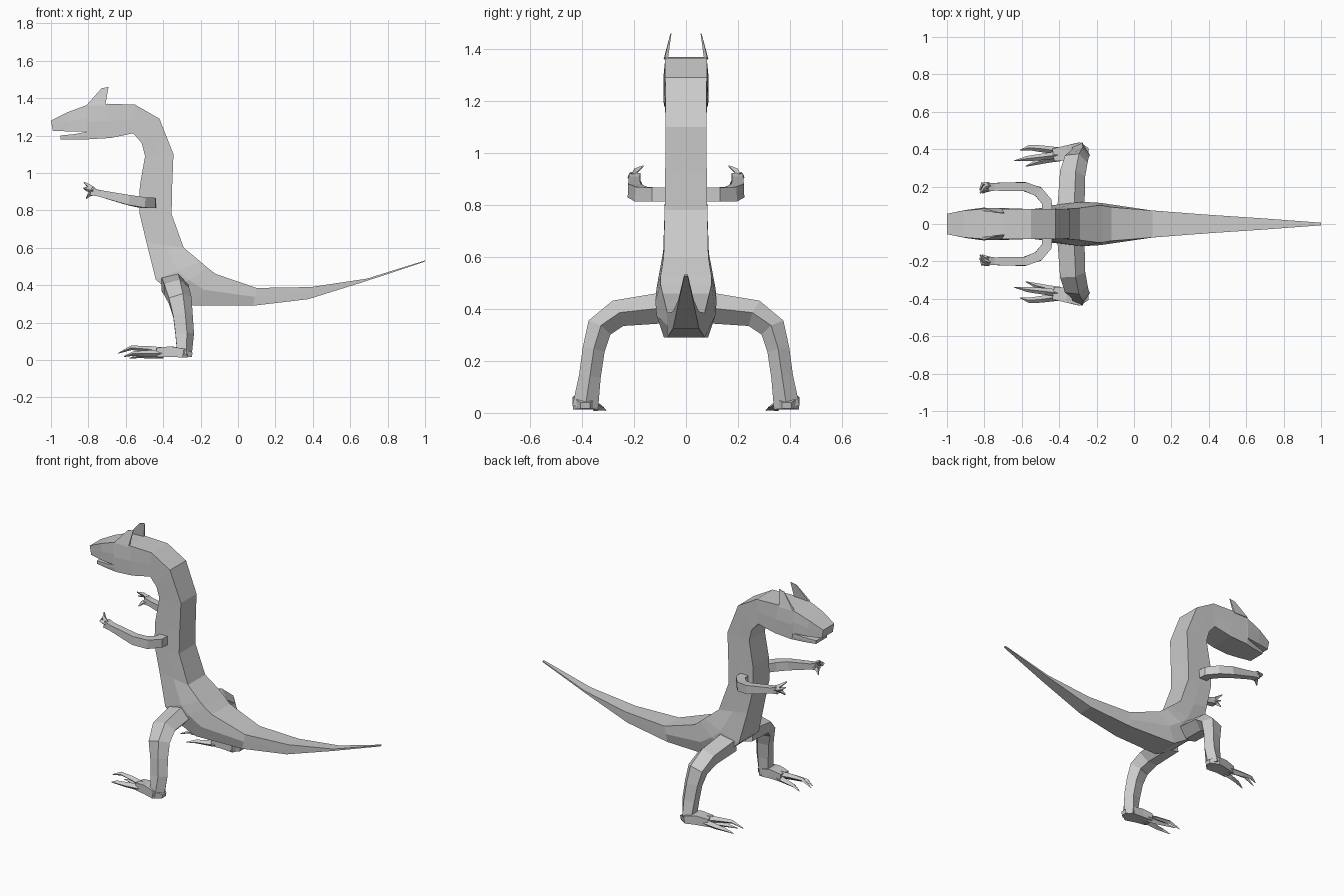
import bpy, bmesh
from math import cos, sin, tau
from mathutils import Vector

BOX = [(1, 1), (-1, 1), (-1, -1), (1, -1)]
PENTA = [(cos(i * tau / 5), 1.05 * sin(i * tau / 5)) for i in range(5)]
DIAMOND = [(1, 0), (0, 1), (-1, 0), (0, -1)]


def loft(name, rings, mirror=False):
    """Skin a list of equal-length point rings, capping both ends."""
    bm = bmesh.new()
    vs = [[bm.verts.new(p) for p in r] for r in rings]
    n = len(rings[0])
    for a, b in zip(vs, vs[1:]):
        for i in range(n):
            j = (i + 1) % n
            bm.faces.new((a[i], a[j], b[j], b[i]))
    bm.faces.new(vs[0])
    bm.faces.new(vs[-1])
    bmesh.ops.recalc_face_normals(bm, faces=bm.faces)
    me = bpy.data.meshes.new(name)
    bm.to_mesh(me)
    bm.free()
    ob = bpy.data.objects.new(name, me)
    bpy.context.collection.objects.link(ob)
    if mirror:
        m = ob.modifiers.new("mirror", 'MIRROR')
        m.use_axis = (False, True, False)
    return ob


def slab(name, stations):
    """Six-sided sections: top x,z, bottom x,z, half widths top, middle, bottom."""
    rings = []
    for tx, tz, bx, bz, wt, wm, wb in stations:
        mx, mz = (tx + bx) / 2, (tz + bz) / 2
        rings.append([(tx, wt, tz), (mx, wm, mz), (bx, wb, bz),
                      (bx, -wb, bz), (mx, -wm, mz), (tx, -wt, tz)])
    return loft(name, rings)


def limb(name, stations, ref=(0, 0, 1), profile=BOX):
    """Sweep a profile along x, y, z with half sizes along ref and across it."""
    pts = [Vector(s[:3]) for s in stations]
    rings = []
    for i, (p, s) in enumerate(zip(pts, stations)):
        t = Vector()
        if i:
            t += (p - pts[i - 1]).normalized()
        if i < len(pts) - 1:
            t += (pts[i + 1] - p).normalized()
        t.normalize()
        u = Vector(ref)
        u = (u - t * u.dot(t)).normalized()
        v = t.cross(u)
        rings.append([p + u * a * s[3] + v * b * s[4] for a, b in profile])
    return loft(name, rings, True)


# Head, neck, torso, hips and tail in one skin
slab("body", [
    (-1.0, 1.28, -.99, 1.225, .055, .055, .055),
    (-.91, 1.325, -.9, 1.222, .072, .074, .074),
    (-.81, 1.362, -.81, 1.222, .08, .087, .087),
    (-.80, 1.363, -.80, 1.18, .08, .087, .085),
    (-.70, 1.37, -.68, 1.187, .08, .085, .083),
    (-.55, 1.365, -.56, 1.212, .08, .08, .08),
    (-.42, 1.29, -.515, 1.16, .08, .08, .08),
    (-.345, 1.10, -.497, 1.09, .078, .078, .078),
    (-.352, .93, -.525, .93, .08, .08, .08),
    (-.355, .78, -.528, .79, .082, .082, .082),
    (-.29, .60, -.49, .63, .086, .088, .086),
    (-.20, .525, -.44, .43, .098, .114, .10),
    (-.165, .495, -.36, .36, .098, .118, .105),
    (-.12, .46, -.24, .29, .09, .113, .085),
    (.10, .385, .08, .29, .072, .073, .072),
    (.39, .39, .375, .325, .05, .05, .05),
    (.69, .435, .68, .42, .03, .03, .03),
    (1.0, .532, 1.0, .526, .007, .007, .007)])

# Lower jaw
slab("lower_jaw", [
    (-.95, 1.20, -.95, 1.18, .055, .055, .055),
    (-.87, 1.208, -.87, 1.178, .073, .073, .07),
    (-.80, 1.222, -.80, 1.18, .085, .085, .083)])

# Thin ears
ear = [(-.81, .086, 1.362), (-.73, .062, 1.452), (-.692, .06, 1.46), (-.71, .084, 1.36)]
loft("ear", [ear, [(x, y - (.014 if z < 1.4 else .004), z) for x, y, z in ear]], True)

# Legs
limb("leg", [(-.345, .08, .405, .08, .06), (-.335, .265, .382, .075, .053),
             (-.315, .335, .325, .068, .05), (-.30, .356, .24, .058, .043),
             (-.29, .37, .14, .055, .042), (-.29, .388, .02, .042, .05)],
     ref=(1, 0, 0), profile=PENTA)

# Feet and clawed toes
limb("foot", [(-.245, .388, .028, .012, .018), (-.29, .388, .037, .024, .048),
              (-.36, .38, .045, .028, .04), (-.43, .37, .04, .024, .034)])
for name, dy, path in [
        ("outer_toe", .39, [(-.40, .39, .035), (-.50, .403, .034), (-.56, .408, .034), (-.61, .395, .018)]),
        ("middle_toe", .36, [(-.40, .37, .045), (-.48, .36, .058), (-.57, .35, .065), (-.64, .338, .036)]),
        ("inner_toe", .34, [(-.40, .355, .03), (-.46, .345, .024), (-.52, .33, .022), (-.58, .308, .01)])]:
    limb(name, [(*p, h, w) for p, h, w in
                zip(path, (.022, .017, .012, .002), (.02, .018, .014, .002))], profile=DIAMOND)

# Arms and hands
limb("arm", [(-.463, .05, .84, .027, .028), (-.467, .12, .84, .027, .028),
             (-.512, .173, .842, .028, .027), (-.585, .2, .855, .027, .024),
             (-.75, .199, .893, .017, .021), (-.785, .197, .902, .022, .022)])

# Fingers
for name, path in [
        ("upper_finger", [(-.775, .205, .912), (-.80, .195, .93), (-.823, .165, .95)]),
        ("middle_finger", [(-.775, .21, .905), (-.81, .212, .915), (-.825, .18, .918)]),
        ("thumb", [(-.77, .19, .895), (-.795, .18, .885), (-.812, .165, .863)])]:
    limb(name, [(*p, r, r) for p, r in zip(path, (.015, .012, .003))], profile=DIAMOND)
